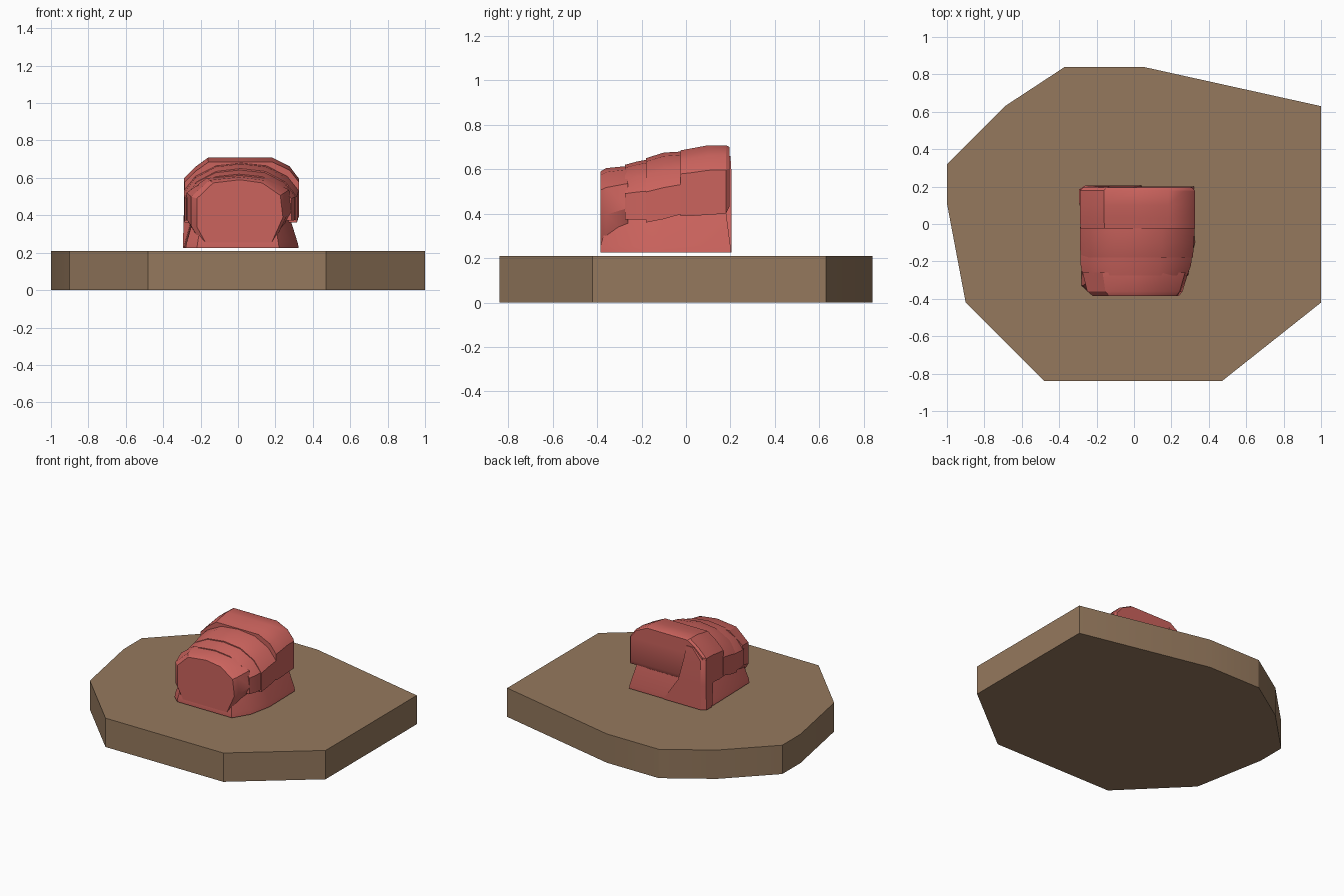
import bpy, bmesh

if "Cube" in bpy.data.objects:
    bpy.data.objects.remove(bpy.data.objects["Cube"])

def material(name, rgb):
    m = bpy.data.materials.new(name)
    m.diffuse_color = (*rgb, 1)
    m.use_nodes = True
    m.node_tree.nodes["Principled BSDF"].inputs["Base Color"].default_value = m.diffuse_color
    return m

RED = material("soft_red", (0.60, 0.125, 0.11))
BROWN = material("earth_brown", (0.30, 0.19, 0.11))

def loft(name, rings, mat, angle=0.5):
    """Skin a list of equal-length point rings and cap both ends."""
    bm = bmesh.new()
    rows = [[bm.verts.new(p) for p in ring] for ring in rings]
    n = len(rows[0])
    for a, b in zip(rows, rows[1:]):
        for i in range(n):
            j = (i + 1) % n
            bm.faces.new((a[i], a[j], b[j], b[i]))
    bm.faces.new(rows[0])
    bm.faces.new(rows[-1])
    bmesh.ops.recalc_face_normals(bm, faces=bm.faces)
    me = bpy.data.meshes.new(name)
    bm.to_mesh(me)
    bm.free()
    me.materials.append(mat)
    ob = bpy.data.objects.new(name, me)
    bpy.context.collection.objects.link(ob)
    bpy.context.view_layer.objects.active = ob
    ob.select_set(True)
    bpy.ops.object.shade_smooth_by_angle(angle=angle)
    ob.select_set(False)
    return ob

# Cross-sections as fractions of width and height
BROAD = [(0, 0), (0, .64), (.1, .84), (.21, 1), (.5, 1), (.77, 1), (.92, .85), (1, .64), (1, 0)]
ROUND = [(0, .05), (0, .5), (.1, .76), (.28, .95), (.5, 1), (.72, .95), (.9, .76), (1, .5), (1, .05)]
FACE = [(.1, 0), (0, .25), (0, .7), (.19, .95), (.5, 1), (.76, .95), (.97, .75), (1, .4), (.87, 0)]

def arch(y, xl, xr, zb, zt, shape):
    return [(xl + u * (xr - xl), y, zb + v * (zt - zb)) for u, v in shape]

# Ground slab
outline = [(-.37, .84), (.05, .84), (1, .63), (1, -.42), (.47, -.84),
           (-.48, -.84), (-.9, -.42), (-1, .11), (-1, .32), (-.69, .63)]
loft("ground_slab", [[(x, y, z) for x, y in outline] for z in (0, .21)], BROWN)

# Overlapping body segments, front to back: y, left, right, bottom, top
segments = {
    "front_segment": (FACE, [(-.385, -.22, .24, .255, .59), (-.36, -.25, .26, .255, .605),
                             (-.26, -.275, .29, .30, .615)]),
    "second_segment": (ROUND, [(-.275, -.275, .285, .36, .62), (-.22, -.285, .305, .36, .635),
                               (-.165, -.285, .31, .36, .645)]),
    "third_segment": (ROUND, [(-.18, -.285, .315, .345, .65), (-.10, -.29, .32, .36, .675),
                              (-.015, -.29, .325, .385, .68)]),
    "rear_segment": (BROAD, [(-.025, -.285, .325, .39, .685), (.03, -.29, .325, .39, .695),
                             (.1, -.29, .325, .395, .708), (.18, -.29, .325, .40, .708),
                             (.195, -.27, .31, .43, .70)]),
}
for name, (shape, rows) in segments.items():
    loft(name, [arch(*r, shape) for r in rows], RED)

# Flared foot under the body
foot_low = [(-.29, .15), (-.27, .2), (.32, .2), (.325, -.1), (.29, -.27), (.22, -.385), (-.22, -.385), (-.28, -.33)]
foot_top = [(-.24, .13), (-.22, .17), (.27, .18), (.27, -.1), (.25, -.22), (.19, -.34), (-.19, -.34), (-.23, -.3)]
loft("foot", [[(x, y, .225) for x, y in foot_low],
              [(x * .98, y, .255) for x, y in foot_low],
              [(x, y, .41) for x, y in foot_top]], RED)

# Tapering buttress on the rear left corner
def brace(z, xl, xr, y0, y1):
    return [(xl, y0, z), (xl, y1 - .02, z), (xl + .03, y1, z), (xr, y1, z), (xr, y0, z)]

loft("rear_brace", [brace(.225, -.295, .04, .12, .205), brace(.40, -.29, -.08, .10, .205),
                    brace(.58, -.29, -.13, .06, .205), brace(.66, -.22, -.14, .10, .20)], RED)
